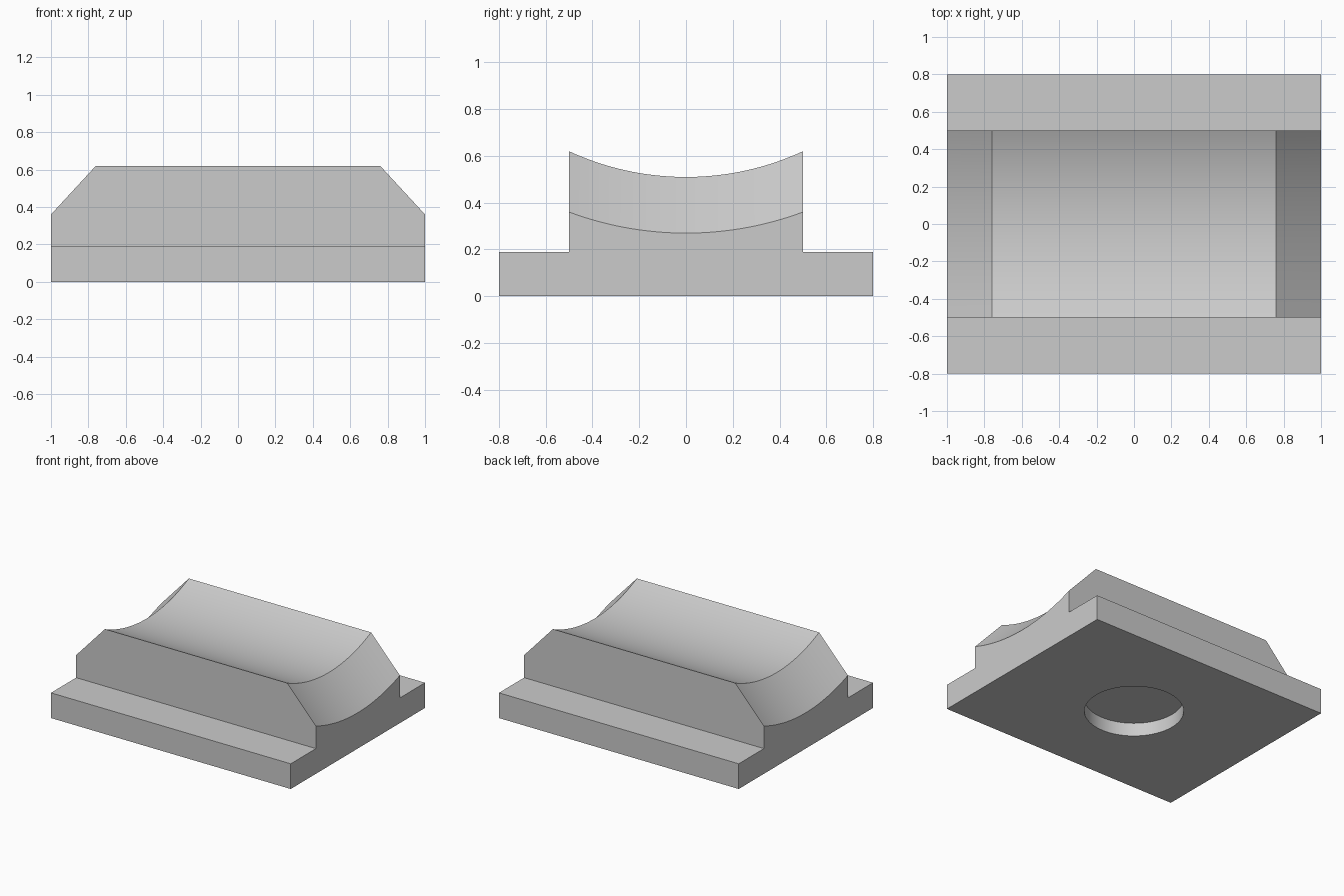
import bpy, bmesh, math

cube = bpy.data.objects.get("Cube")
if cube:
    bpy.data.objects.remove(cube, do_unlink=True)

grey = bpy.data.materials.new("plain_grey")
grey.use_nodes = True
COLOUR = (0.6, 0.6, 0.6, 1)
grey.diffuse_color = COLOUR
grey.node_tree.nodes["Principled BSDF"].inputs["Base Color"].default_value = COLOUR

ARC_STEPS = 32
HALF_WIDTH, HALF_SADDLE, SHELF = 0.8, 0.5, 0.19


def section(rim, sag):
    """Flanged block outline in y, z with a circular dip on top."""
    radius = (HALF_SADDLE ** 2 + sag ** 2) / (2 * sag)
    reach = math.asin(HALF_SADDLE / radius)
    points = [(-HALF_SADDLE, SHELF), (-HALF_WIDTH, SHELF), (-HALF_WIDTH, 0),
              (HALF_WIDTH, 0), (HALF_WIDTH, SHELF), (HALF_SADDLE, SHELF)]
    for i in range(ARC_STEPS + 1):
        a = reach * (1 - 2 * i / ARC_STEPS)
        points.append((radius * math.sin(a), rim - sag + radius * (1 - math.cos(a))))
    return points


# Saddle block: lofted along x, with sloping ends
end, top = section(0.36, 0.09), section(0.62, 0.11)
bm = bmesh.new()
rings = [[bm.verts.new((x, y, z)) for y, z in outline]
         for x, outline in ((-1, end), (-0.76, top), (0.76, top), (1, end))]
for a, b in zip(rings, rings[1:]):
    for i in range(len(a)):
        j = (i + 1) % len(a)
        bm.faces.new((a[i], a[j], b[j], b[i]))
bm.faces.new(rings[0])
bm.faces.new(rings[-1])
bmesh.ops.recalc_face_normals(bm, faces=bm.faces)
mesh = bpy.data.meshes.new("saddle_block")
bm.to_mesh(mesh)
bm.free()
mesh.materials.append(grey)
block = bpy.data.objects.new("saddle_block", mesh)
bpy.context.collection.objects.link(block)

# Round blind recess in the underside
bpy.ops.mesh.primitive_cylinder_add(vertices=64, radius=0.34, depth=0.2, location=(0, 0, 0))
cutter = bpy.context.object
cutter.name = "recess_cutter"
cutter.hide_render = True
cutter.data.materials.append(grey)
cut = block.modifiers.new("recess", "BOOLEAN")
cut.operation = "DIFFERENCE"
cut.solver = "EXACT"
cut.object = cutter

bpy.ops.object.select_all(action="DESELECT")
block.select_set(True)
bpy.context.view_layer.objects.active = block
bpy.ops.object.modifier_apply(modifier=cut.name)
bpy.data.objects.remove(cutter, do_unlink=True)
bpy.ops.object.shade_smooth_by_angle(angle=math.radians(25))
